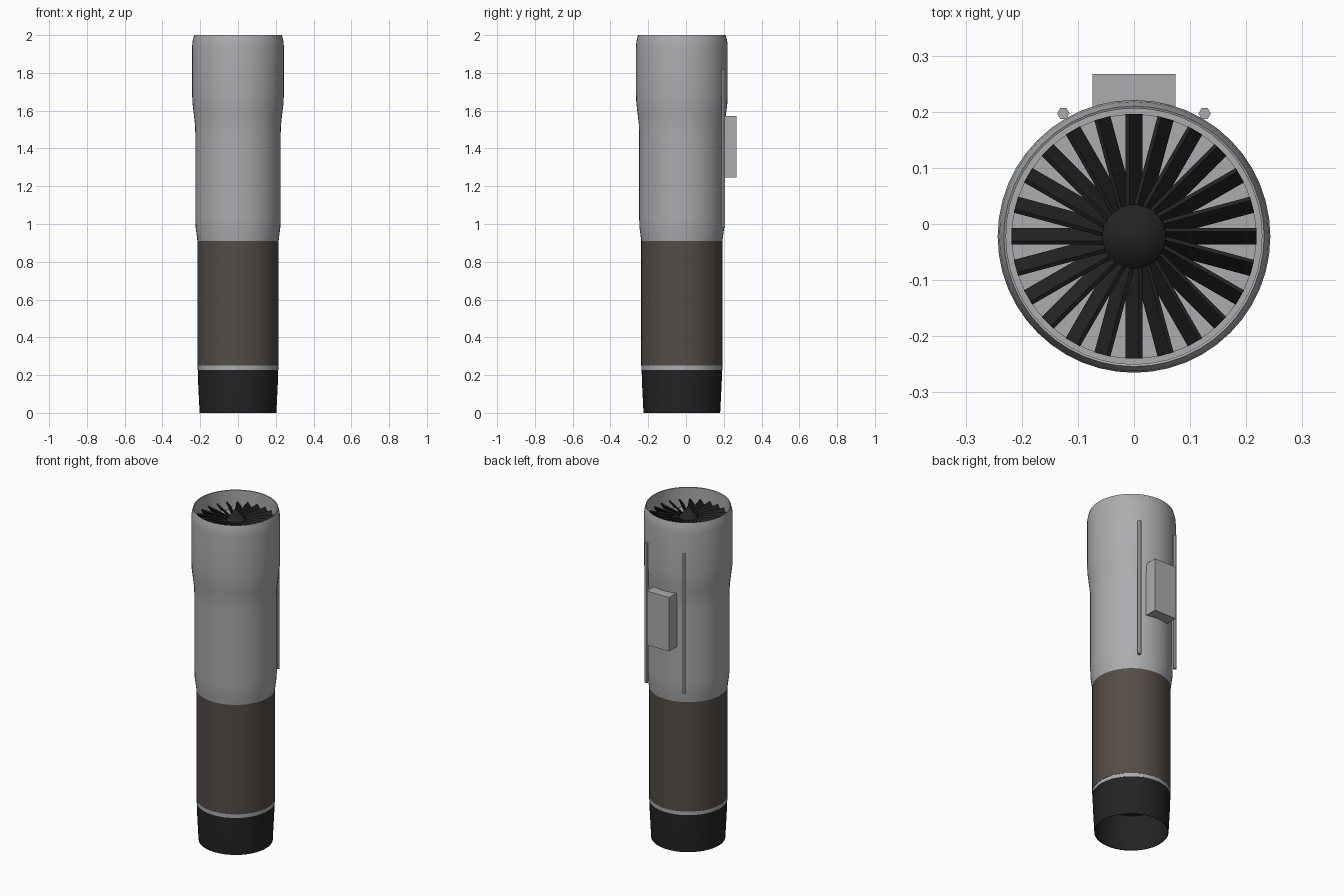
import bpy, bmesh
from math import pi, sin, cos, radians
from mathutils import Matrix, Vector

cube = bpy.data.objects.get("Cube")
if cube:
    bpy.data.objects.remove(cube, do_unlink=True)

AXIS_Y = -0.022
SEGMENTS = 48


def material(name, rgb):
    m = bpy.data.materials.new(name)
    m.use_nodes = True
    m.diffuse_color = (*rgb, 1)
    bsdf = m.node_tree.nodes["Principled BSDF"]
    bsdf.inputs["Base Color"].default_value = (*rgb, 1)
    bsdf.inputs["Roughness"].default_value = 0.6
    return m


GREY = material("light grey metal", (0.41, 0.415, 0.43))
BROWN = material("heat brown metal", (0.088, 0.073, 0.063))
BLACK = material("soot black", (0.017, 0.017, 0.017))


def finish(name, bm, mat, smooth=True):
    bmesh.ops.recalc_face_normals(bm, faces=bm.faces)
    mesh = bpy.data.meshes.new(name)
    bm.to_mesh(mesh)
    bm.free()
    mesh.materials.append(mat)
    ob = bpy.data.objects.new(name, mesh)
    bpy.context.collection.objects.link(ob)
    if smooth:
        bpy.ops.object.select_all(action='DESELECT')
        ob.select_set(True)
        bpy.context.view_layer.objects.active = ob
        bpy.ops.object.shade_smooth_by_angle(angle=radians(30))
    return ob


def lathe(name, profile, mat):
    """Turn (radius, height) points around the engine axis."""
    bm = bmesh.new()
    verts = [bm.verts.new((r, 0, z)) for r, z in profile]
    edges = [bm.edges.new(pair) for pair in zip(verts, verts[1:])]
    bmesh.ops.spin(bm, geom=verts + edges, cent=(0, 0, 0), axis=(0, 0, 1),
                   angle=2 * pi, steps=SEGMENTS)
    bmesh.ops.remove_doubles(bm, verts=bm.verts, dist=0.0003)
    ob = finish(name, bm, mat)
    ob.location.y = AXIS_Y
    return ob


def box(bm, size, matrix):
    bmesh.ops.create_cube(bm, size=1, matrix=matrix @ Matrix.Diagonal((*size, 1)))


# Casing with intake lip, inner duct wall and duct floor
lathe("fan_casing", [
    (0.215, 0.91), (0.218, 0.935), (0.224, 0.98), (0.226, 1.03), (0.226, 1.48),
    (0.228, 1.53), (0.235, 1.59), (0.241, 1.64), (0.243, 1.69), (0.243, 1.94),
    (0.240, 1.97), (0.232, 2.0), (0.228, 1.998), (0.228, 1.88), (0, 1.88)], GREY)
lathe("duct_plate", [(0.218, 1.88), (0.218, 1.885), (0, 1.885)], GREY)

# Rear sections
lathe("afterburner_section", [(0.215, 0.91), (0.215, 0.25)], BROWN)
lathe("seal_ring", [(0.214, 0.25), (0.214, 0.228)], GREY)
lathe("exhaust_nozzle", [(0.213, 0.228), (0.211, 0.16), (0.203, 0),
                         (0.199, 0), (0.205, 0.22), (0, 0.22)], BLACK)

# Intake fan
lathe("spinner", [(0.064, 1.88), (0.064, 1.91), (0, 1.995)], BLACK)
bm = bmesh.new()
BLADES = 24
for i in range(BLADES):
    place = (Matrix.Translation((0, AXIS_Y, 1.917))
             @ Matrix.Rotation(2 * pi * i / BLADES, 4, 'Z')
             @ Matrix.Translation((0.137, 0, 0))
             @ Matrix.Rotation(radians(55), 4, 'X'))
    box(bm, (0.162, 0.04, 0.008), place)
finish("fan_blades", bm, BLACK, smooth=False)

# Accessory box on the back
bm = bmesh.new()
box(bm, (0.148, 0.09, 0.325), Matrix.Translation((0, 0.222, 1.408)))
finish("accessory_box", bm, GREY, smooth=False)

# Six-sided pipes either side of the box
for side, x in (("left", 0.126), ("right", -0.126)):
    bm = bmesh.new()
    bmesh.ops.create_cone(bm, cap_ends=True, segments=6, radius1=0.011,
                          radius2=0.011, depth=0.84,
                          matrix=Matrix.Translation((x, 0.197, 1.4))
                          @ Matrix.Rotation(pi / 6, 4, 'Z'))
    finish(side + "_pipe", bm, GREY, smooth=False)
